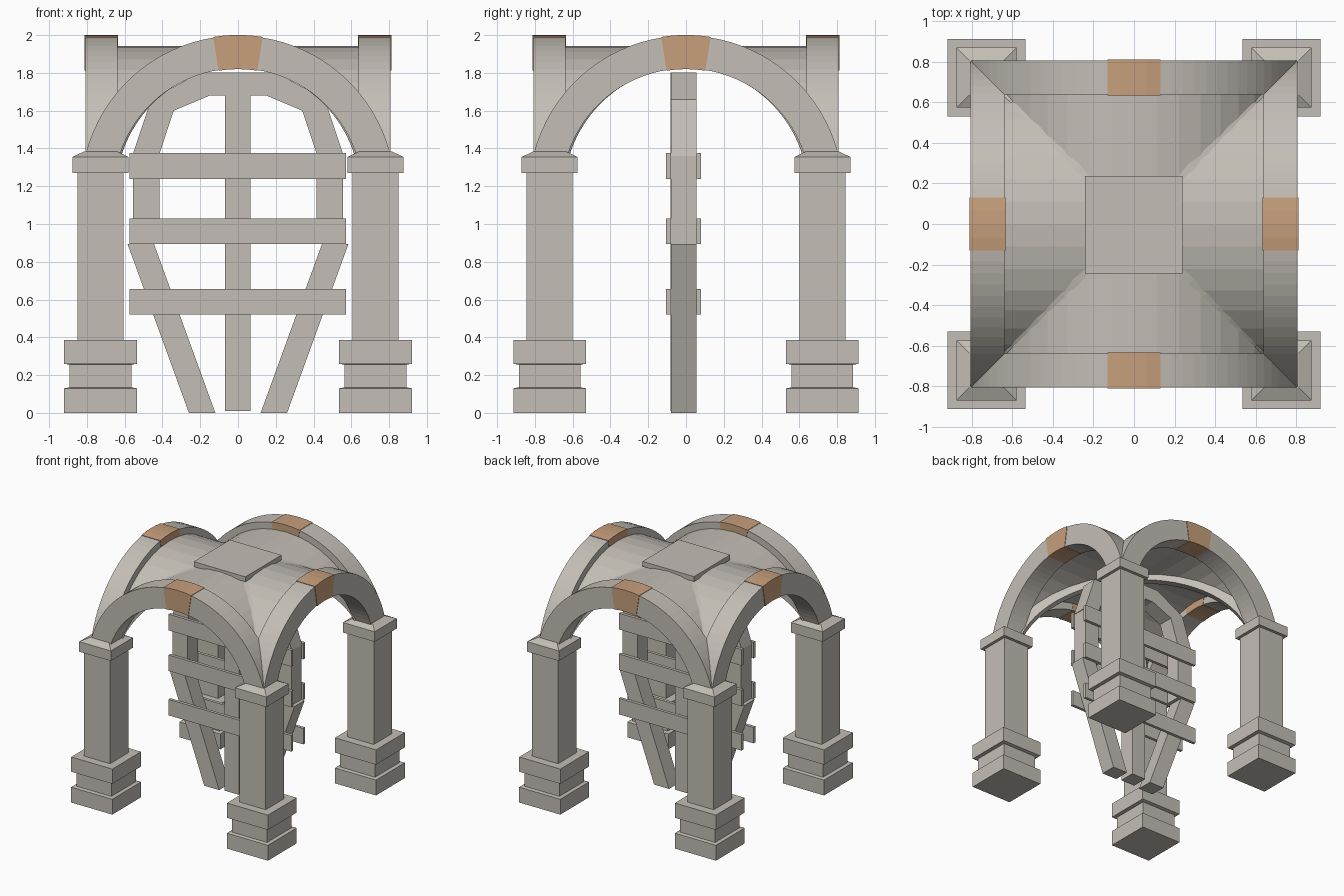
import bpy, math
from mathutils import Matrix

if "Cube" in bpy.data.objects:
    bpy.data.objects.remove(bpy.data.objects["Cube"])


def material(name, rgb):
    m = bpy.data.materials.new(name)
    m.diffuse_color = (*rgb, 1)
    m.use_nodes = True
    m.node_tree.nodes["Principled BSDF"].inputs["Base Color"].default_value = m.diffuse_color
    return m


STONE = material("warm_grey_stone", (0.55, 0.515, 0.465))
CLAY = material("tan_keystone", (0.57, 0.345, 0.20))
CZ = 1.165            # height of the arch centres
SPRING = 1.37         # height where arches meet the capitals


def make(name, verts, faces, mat=STONE, angle=0):
    me = bpy.data.meshes.new(name)
    me.from_pydata(verts, [], faces)
    me.transform(Matrix.Rotation(angle, 4, 'Z'))
    me.materials.append(mat)
    ob = bpy.data.objects.new(name, me)
    bpy.context.collection.objects.link(ob)
    return ob


def strip(name, outer, inner, y0, y1, mat=STONE, angle=0):
    """Solid band between two x-z lines (left to right), extruded from y0 to y1."""
    verts, faces = [], []
    for (ox, oz), (ix, iz) in zip(outer, inner):
        verts += [(ox, y0, oz), (ox, y1, oz), (ix, y1, iz), (ix, y0, iz)]
    n = len(outer)
    for i in range(n - 1):
        a, b = 4 * i, 4 * i + 4
        for k in range(4):
            l = (k + 1) % 4
            faces.append((a + k, b + k, b + l, a + l))
    e = 4 * (n - 1)
    faces += [(0, 1, 2, 3), (e + 3, e + 2, e + 1, e)]
    return make(name, verts, faces, mat, angle)


def arc(r, a0, n, stretch=1):
    """Arc from elevation a0 on the left to a0 on the right."""
    pts = []
    for i in range(n + 1):
        a = math.pi - a0 - (math.pi - 2 * a0) * i / n
        pts.append((r * math.cos(a) * stretch, CZ + r * math.sin(a)))
    return pts


def spring_angle(r):
    return math.asin((SPRING - CZ) / r)


def lathe_square(name, cx, cy, profile):
    """Square column section from (half width, z) pairs."""
    verts, faces = [], []
    for h, z in profile:
        verts += [(cx - h, cy - h, z), (cx + h, cy - h, z),
                  (cx + h, cy + h, z), (cx - h, cy + h, z)]
    n = len(profile)
    for i in range(n - 1):
        for k in range(4):
            l = (k + 1) % 4
            faces.append((4 * i + k, 4 * i + l, 4 * i + 4 + l, 4 * i + 4 + k))
    e = 4 * (n - 1)
    faces += [(3, 2, 1, 0), (e, e + 1, e + 2, e + 3)]
    make(name, verts, faces)


def box(name, x0, x1, y0, y1, z0, z1):
    return strip(name, [(x0, z1), (x1, z1)], [(x0, z0), (x1, z0)], y0, y1)


# Four pillars with stepped bases and bevelled capitals
for sx in (-1, 1):
    for sy in (-1, 1):
        x, y = sx * 0.728, sy * 0.722
        lathe_square("pillar_base", x, y, [
            (0.192, 0), (0.192, 0.13), (0.163, 0.135), (0.163, 0.255),
            (0.192, 0.26), (0.192, 0.385)])
        lathe_square("pillar_shaft", x, y, [(0.122, 0.38), (0.122, 1.275)])
        lathe_square("pillar_capital", x, y, [
            (0.148, 1.27), (0.148, 1.355), (0.085, 1.385)])

# Four face arches with tan keystones
RO, RI = 0.832, 0.658
for k in range(4):
    rot = k * math.pi / 2
    strip("face_arch", arc(RO, spring_angle(RO), 36), arc(RI, spring_angle(RI), 36),
          -0.808, -0.638, STONE, rot)
    half = math.pi / 2 - math.radians(9)
    strip("keystone", arc(RO + 0.004, half, 4), arc(RI - 0.003, half, 4),
          -0.812, -0.635, CLAY, rot)

# Groin vault: four barrel sectors meeting along the diagonals
EDGE = 0.66
for layer, r in (("vault_top", 0.777), ("vault_underside", 0.72)):
    line = arc(r, math.acos(EDGE / r), 14)
    for k in range(4):
        verts, faces = [], []
        for x, z in line:
            verts += [(x, -EDGE, z), (x, -abs(x), z)]
        for i in range(len(line) - 1):
            a = 2 * i
            f = (a, a + 2, a + 3, a + 1)
            faces.append(f if layer == "vault_top" else f[::-1])
        make(layer, verts, faces, STONE, k * math.pi / 2)

# Diagonal ribs under the groins
for k in (1, 3):
    strip("diagonal_rib", arc(0.78, spring_angle(0.78), 28, math.sqrt(2)),
          arc(0.67, spring_angle(0.67), 28, math.sqrt(2)),
          -0.032, 0.032, STONE, k * math.pi / 4)

# Square crown plate
box("crown_plate", -0.242, 0.24, -0.245, 0.238, 1.92, 1.962)

# Centering frame under the vault
Y0, Y1 = -0.08, 0.055
box("centre_post", -0.07, 0.065, Y0 - 0.001, Y1 + 0.001, 0.01, 1.803)
for s in (-1, 1):
    def side(name, outer, inner):
        strip(name, [(s * x, z) for x, z in outer], [(s * x, z) for x, z in inner], Y0, Y1)
    side("raking_leg", [(0.26, 0), (0.585, 0.895)], [(0.12, 0), (0.445, 0.895)])
    side("frame_upright", [(0.555, 0.895), (0.555, 1.375)], [(0.415, 0.895), (0.415, 1.375)])
    side("curved_head", [(0.56, 1.36), (0.46, 1.66), (0.2, 1.803), (0, 1.803)],
         [(0.42, 1.36), (0.34, 1.6), (0.15, 1.68), (0, 1.68)])
for z0, z1 in ((0.52, 0.655), (0.895, 1.03), (1.238, 1.375)):
    box("front_rail", -0.575, 0.572, -0.105, Y0, z0, z1)
    box("back_rail", -0.575, 0.572, Y1, 0.08, z0, z1)

# Make all faces point outward on the closed parts
import bmesh
for ob in bpy.context.collection.objects:
    if ob.type == 'MESH' and not ob.name.startswith("vault"):
        bm = bmesh.new()
        bm.from_mesh(ob.data)
        bmesh.ops.recalc_face_normals(bm, faces=bm.faces)
        bm.to_mesh(ob.data)
        bm.free()
